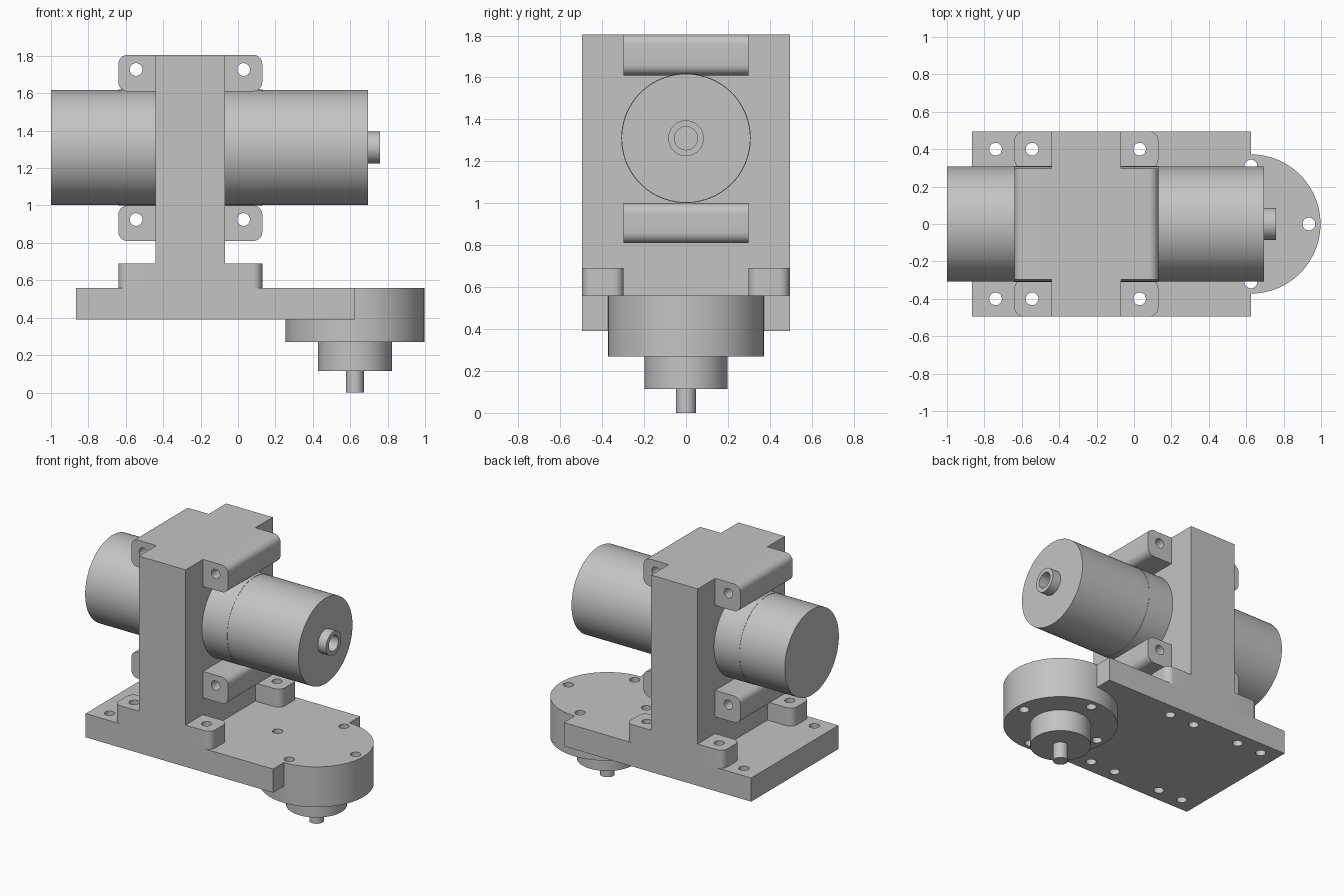
import bpy, bmesh
from math import cos, sin, pi, radians
from mathutils import Matrix, Vector

cube = bpy.data.objects.get("Cube")
if cube:
    bpy.data.objects.remove(cube, do_unlink=True)

grey = bpy.data.materials.new("light grey")
grey.use_nodes = True
grey.diffuse_color = (0.55, 0.55, 0.55, 1)
grey.node_tree.nodes["Principled BSDF"].inputs["Base Color"].default_value = (0.55, 0.55, 0.55, 1)


def finish(name, bm):
    bmesh.ops.recalc_face_normals(bm, faces=bm.faces)
    mesh = bpy.data.meshes.new(name)
    bm.to_mesh(mesh)
    bm.free()
    mesh.materials.append(grey)
    ob = bpy.data.objects.new(name, mesh)
    bpy.context.collection.objects.link(ob)
    return ob


def prism(name, profile, axis, lo, hi):
    """Extrude a 2D profile along y (profile in xz) or z (profile in xy)."""
    place = (lambda a, b, t: (a, t, b)) if axis == "y" else (lambda a, b, t: (a, b, t))
    bm = bmesh.new()
    face = bm.faces.new([bm.verts.new(place(a, b, lo)) for a, b in profile])
    new = bmesh.ops.extrude_face_region(bm, geom=[face])["geom"]
    bmesh.ops.translate(bm, vec=Vector(place(0, 0, hi - lo)),
                        verts=[v for v in new if isinstance(v, bmesh.types.BMVert)])
    return finish(name, bm)


def lathe(name, profile, matrix, steps=96):
    """Turn (radius, height) points around z, then place with a matrix."""
    bm = bmesh.new()
    verts = [bm.verts.new((r, 0, h)) for r, h in profile]
    edges = [bm.edges.new(pair) for pair in zip(verts, verts[1:])]
    bmesh.ops.spin(bm, geom=verts + edges, cent=(0, 0, 0), axis=(0, 0, 1),
                   angle=2 * pi, steps=steps, use_merge=True)
    bmesh.ops.remove_doubles(bm, verts=bm.verts, dist=0.0005)
    bmesh.ops.transform(bm, matrix=matrix, verts=bm.verts)
    return finish(name, bm)


def hole_cutter(name, holes):
    """Rods given as (centre, length, axis) joined in one cutter."""
    bm = bmesh.new()
    for centre, length, axis in holes:
        turn = Matrix.Rotation(pi / 2, 4, "X") if axis == "y" else Matrix()
        bmesh.ops.create_cone(bm, cap_ends=True, segments=32, radius1=HOLE_R, radius2=HOLE_R,
                              depth=length, matrix=Matrix.Translation(centre) @ turn)
    ob = finish(name, bm)
    ob.hide_render = True
    return ob


def cut(ob, cutter):
    mod = ob.modifiers.new("cut", "BOOLEAN")
    mod.operation, mod.solver, mod.object = "DIFFERENCE", "EXACT", cutter
    bpy.context.view_layer.objects.active = ob
    bpy.ops.object.modifier_apply(modifier="cut")


def tab_profile(face_x, side, lo, hi, reach=0.2, r=0.05):
    """Tab growing sideways from face_x with two rounded outer corners."""
    pts = [(0, lo)]
    for v, start in ((lo + r, -pi / 2), (hi - r, 0)):
        pts += [(reach - r + r * cos(start + i * pi / 16), v + r * sin(start + i * pi / 16))
                for i in range(9)]
    pts.append((0, hi))
    return [(face_x + side * u, v) for u, v in pts]


HOLE_R = 0.034
HALF = 0.495                      # half depth of the frame
LEFT, RIGHT = -0.44, -0.07        # column faces
BASE, DECK, TOP = 0.39, 0.56, 1.805
HUB_X, HUB_R = 0.625, 0.372
AXIS_Z = 1.31

# Frame: base plate and column in one profile
frame = prism("frame", [(-0.865, BASE), (HUB_X, BASE), (HUB_X, DECK), (RIGHT, DECK),
                        (RIGHT, TOP), (LEFT, TOP), (LEFT, DECK), (-0.865, DECK)],
              "y", -HALF, HALF)

# Round housing, relieved where the plate sits
housing = lathe("round_housing", [(0, 0.27), (HUB_R, 0.27), (HUB_R, DECK), (0, DECK)],
                Matrix.Translation((HUB_X, 0, 0)))
relief = prism("plate_relief", [(0, BASE), (HUB_X, BASE), (HUB_X, 0.8), (0, 0.8)], "y", -0.6, 0.6)
relief.hide_render = True
cut(housing, relief)

# Clamp tabs and feet on both sides of the column
tabs, feet = [], []
for side, face_x, word in ((-1, LEFT, "right"), (1, RIGHT, "left")):
    for level, lo, hi in (("upper", 1.61, TOP), ("lower", 0.81, 1.0)):
        tabs.append(prism(f"{level}_clamp_tab_{word}", tab_profile(face_x, side, lo, hi),
                          "y", -0.297, 0.297))
    for end, lo, hi in (("front", -HALF, -0.297), ("back", 0.297, HALF)):
        feet.append(prism(f"{end}_foot_{word}", tab_profile(face_x, side, lo, hi),
                          "z", DECK, 0.69))

# Bolt holes
deck_holes = [((x, s * 0.4, 0.5), 0.6, "z") for x in (-0.74, -0.545, 0.03) for s in (-1, 1)]
deck_holes += [((-0.17, s * 0.4, 0.4), 0.25, "z") for s in (-1, 1)]
deck_holes += [((HUB_X + dx, dy, 0.4), 0.6, "z")
               for dx, dy in ((0.31, 0), (-0.31, 0), (0, 0.31), (0, -0.31))]
tab_holes = [((x, 0, z), 1.0, "y") for x in (-0.545, 0.03) for z in (0.925, 1.727)]
deck_cutter = hole_cutter("deck_hole_cutter", deck_holes)
tab_cutter = hole_cutter("tab_hole_cutter", tab_holes)
for ob in [frame, housing] + feet:
    cut(ob, deck_cutter)
for ob in tabs:
    cut(ob, tab_cutter)
for helper in (relief, deck_cutter, tab_cutter):
    bpy.data.objects.remove(helper, do_unlink=True)

# Stepped output boss and shaft under the housing
lathe("output_shaft", [(0, 0), (0.048, 0), (0.048, 0.115), (0.198, 0.115), (0.198, 0.27)],
      Matrix.Translation((HUB_X, 0, 0)))

# Motor body with bored shaft end, and the sleeve holding it
along_x = Matrix.Translation((0, 0, AXIS_Z)) @ Matrix.Rotation(pi / 2, 4, "Y")
lathe("motor", [(0, -1), (0.307, -1), (0.307, 0.695), (0.085, 0.695), (0.085, 0.76),
                (0.055, 0.76), (0.055, 0.66), (0, 0.66)], along_x)
lathe("motor_sleeve", [(0.3, -0.64), (0.309, -0.64), (0.309, 0.13), (0.3, 0.13)], along_x)

# Smooth curved walls, crisp edges
bpy.ops.object.select_all(action="DESELECT")
for ob in bpy.context.scene.objects:
    if ob.type == "MESH":
        ob.select_set(True)
        bpy.context.view_layer.objects.active = ob
bpy.ops.object.shade_smooth_by_angle(angle=radians(30))
